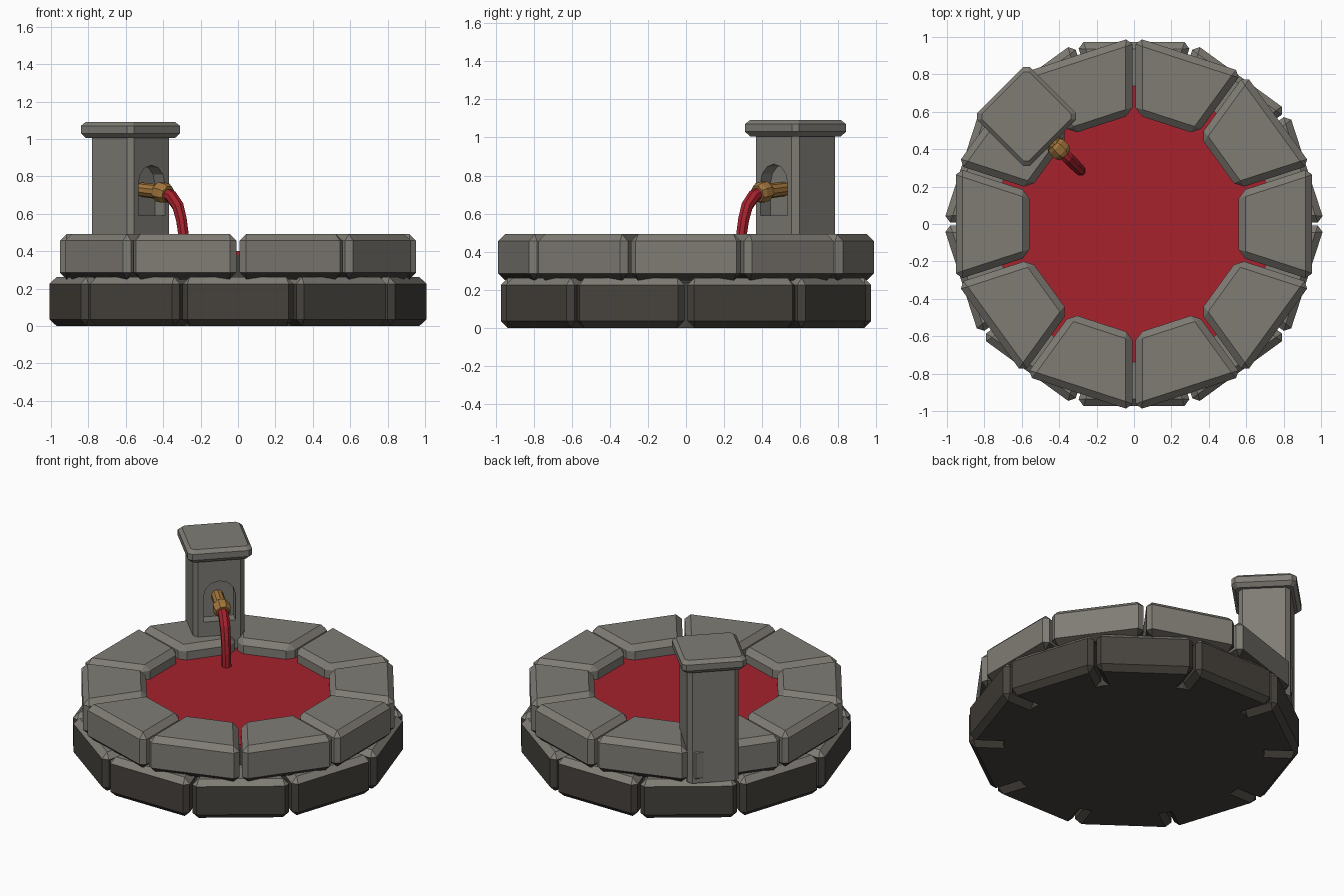
import bpy, bmesh, math
from mathutils import Vector

if "Cube" in bpy.data.objects:
    bpy.data.objects.remove(bpy.data.objects["Cube"])


def material(name, rgb):
    m = bpy.data.materials.new(name)
    m.diffuse_color = (*rgb, 1)
    m.use_nodes = True
    m.node_tree.nodes["Principled BSDF"].inputs["Base Color"].default_value = m.diffuse_color
    return m


STONE = material("grey_stone", (0.215, 0.202, 0.178))
DARK = material("dark_stone", (0.062, 0.055, 0.046))
RED = material("red_liquid", (0.38, 0.016, 0.026))
BRASS = material("brass", (0.36, 0.18, 0.045))


def loft(name, rings, mats, loc=(0, 0, 0), rot=0):
    """Closed solid through a list of rings of points."""
    bm = bmesh.new()
    vs = [[bm.verts.new(p) for p in ring] for ring in rings]
    n = len(vs[0])
    bm.faces.new(vs[0][::-1])
    bm.faces.new(vs[-1])
    for a, b in zip(vs, vs[1:]):
        for i in range(n):
            j = (i + 1) % n
            bm.faces.new((a[i], a[j], b[j], b[i]))
    bmesh.ops.recalc_face_normals(bm, faces=bm.faces)
    me = bpy.data.meshes.new(name)
    bm.to_mesh(me)
    bm.free()
    for m in mats:
        me.materials.append(m)
    ob = bpy.data.objects.new(name, me)
    ob.location = loc
    ob.rotation_euler.z = rot
    bpy.context.collection.objects.link(ob)
    return ob


def block(name, ri, ro, z0, z1, angle, side_mat, rule):
    """Chamfered wedge stone; rule picks faces given the second material."""
    gap, t, w = 0.009, math.tan(math.radians(18)), 0.036
    hi, ho = ri * t - gap, ro * t - gap
    plan = [(ri, -hi), (ro, -ho), (ro, ho), (ri, hi)]
    ob = loft(name, [[(x, y, z) for x, y in plan] for z in (z0, z1)], side_mat, rot=angle)
    bm = bmesh.new()
    bm.from_mesh(ob.data)
    bmesh.ops.bevel(bm, geom=bm.edges[:], offset=w, segments=1, affect='EDGES')
    bm.normal_update()
    for f in bm.faces:
        f.material_index = int(rule(f.normal.z))
    bm.to_mesh(ob.data)
    bm.free()


# Two staggered rings of ten stones
for k in range(10):
    block(f"lower_stone_{k}", 0.56, 0.972, 0, 0.262, math.radians(18 + 36 * k),
          [DARK, STONE], lambda nz: nz > 0.3)
    block(f"upper_stone_{k}", 0.56, 0.952, 0.25, 0.492, math.radians(36 * k),
          [STONE, DARK], lambda nz: nz < -0.3)


def disc(r, z, n):
    return [(r * math.cos(2 * math.pi * i / n), r * math.sin(2 * math.pi * i / n), z) for i in range(n)]


# Solid core under the pool, and the pool surface
loft("basin_core", [disc(0.80, 0, 20), disc(0.80, 0.24, 20)], [DARK])
loft("basin_floor", [disc(0.74, 0.23, 20), disc(0.74, 0.38, 20)], [DARK])
loft("pool", [disc(0.74, 0.38, 20), disc(0.74, 0.40, 20)], [RED])

# Pillar parts share a frame whose +x points at the pool centre
LOC, ROT = (-0.575, 0.575, 0), math.radians(-45)


def square(h, c, z):
    d = h - c
    return [(x, y, z) for x, y in ((h, -d), (h, d), (d, h), (-d, h), (-h, d), (-h, -d), (-d, -h), (d, -h))]


shaft = loft("pillar_shaft", [square(0.16, 0.028, z) for z in (0.25, 1.01)], [STONE], LOC, ROT)
loft("pillar_cap", [square(0.178, 0.02, 1.005), square(0.2, 0.025, 1.03),
                    square(0.2, 0.025, 1.07), square(0.178, 0.02, 1.092)], [STONE], LOC, ROT)

# Arched niche cut into the shaft
arch = [(-0.1, 0.59), (0.1, 0.59)] + [
    (0.1 * math.cos(math.pi * i / 6), 0.76 + 0.1 * math.sin(math.pi * i / 6)) for i in range(7)]
cutter = loft("niche_cutter", [[(u, y, z) for y, z in arch] for u in (0.085, 0.3)], [STONE], LOC, ROT)
cutter.hide_render = True
mod = shaft.modifiers.new("niche", 'BOOLEAN')
mod.operation = 'DIFFERENCE'
mod.solver = 'EXACT'
mod.object = cutter
bpy.context.view_layer.update()
cut = bpy.data.meshes.new_from_object(shaft.evaluated_get(bpy.context.evaluated_depsgraph_get()))
shaft.modifiers.clear()
shaft.data = cut
bpy.data.objects.remove(cutter)


def tube(name, path, n, mat):
    """Tube along (u, z, radius) points in the pillar frame."""
    pts = [Vector((u, 0, z)) for u, z, r in path]
    rings = []
    for i, p in enumerate(pts):
        t = (pts[min(i + 1, len(pts) - 1)] - pts[max(i - 1, 0)]).normalized()
        up = Vector((-t.z, 0, t.x))
        r = path[i][2]
        rings.append([p + r * (math.cos(a) * Vector((0, 1, 0)) + math.sin(a) * up)
                      for a in (2 * math.pi * (k + 0.5) / n for k in range(n))])
    return loft(name, rings, [mat], LOC, ROT)


# Brass spout, collar and the falling stream
tube("spout_pipe", [(0.075, 0.73, 0.038), (0.23, 0.716, 0.04)], 10, BRASS)
tube("spout_collar", [(0.205, 0.722, 0.046), (0.222, 0.718, 0.056),
                      (0.262, 0.71, 0.056), (0.285, 0.704, 0.046)], 8, BRASS)
tube("stream", [(0.265, 0.708, 0.034), (0.31, 0.692, 0.034), (0.36, 0.64, 0.033),
                (0.385, 0.57, 0.031), (0.403, 0.48, 0.03), (0.408, 0.39, 0.03)], 8, RED)
